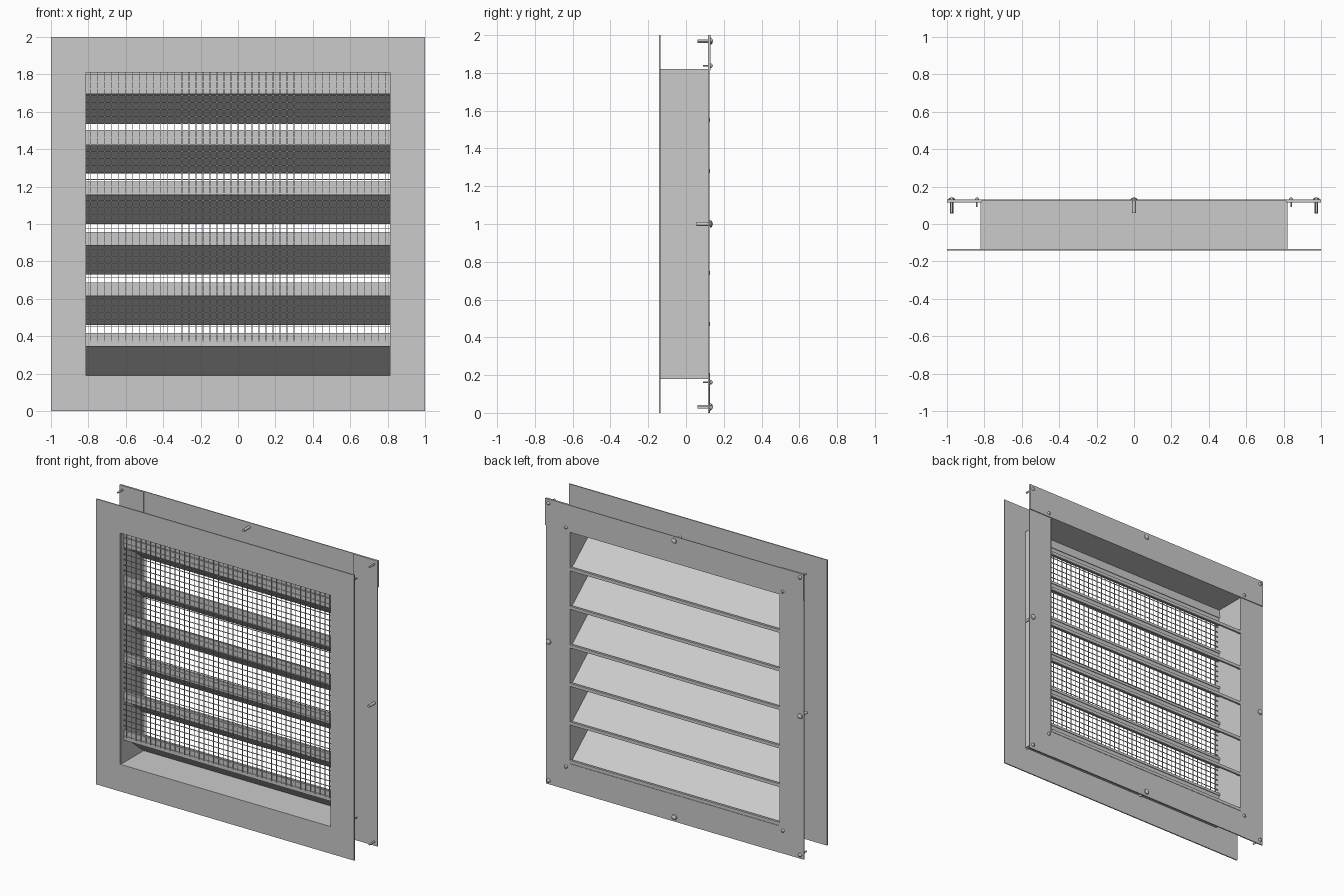
import bpy, bmesh, math
from mathutils import Matrix, Vector

if "Cube" in bpy.data.objects:
    bpy.data.objects.remove(bpy.data.objects["Cube"])


def finish(name, bm):
    bmesh.ops.recalc_face_normals(bm, faces=bm.faces)
    me = bpy.data.meshes.new(name)
    bm.to_mesh(me)
    bm.free()
    ob = bpy.data.objects.new(name, me)
    bpy.context.collection.objects.link(ob)
    return ob


def add_box(bm, x0, x1, y0, y1, z0, z1):
    m = Matrix.Translation(((x0 + x1) / 2, (y0 + y1) / 2, (z0 + z1) / 2)) @ \
        Matrix.Diagonal((x1 - x0, y1 - y0, z1 - z0, 1))
    bmesh.ops.create_cube(bm, size=1, matrix=m)


def box(name, *dims):
    bm = bmesh.new()
    add_box(bm, *dims)
    return finish(name, bm)


def ring(name, xo, zo, xi, zi, y0, y1):
    """Rectangular ring around (0, 1), extruded from y0 to y1."""
    bm = bmesh.new()
    corners = [(-1, -1), (1, -1), (1, 1), (-1, 1)]
    loops = [[bm.verts.new((sx * x, y, 1 + sz * z)) for sx, sz in corners]
             for x, z, y in ((xo, zo, y0), (xo, zo, y1), (xi, zi, y1), (xi, zi, y0))]
    for k in range(4):
        a, b = loops[k], loops[(k + 1) % 4]
        for i in range(4):
            j = (i + 1) % 4
            bm.faces.new((a[i], a[j], b[j], b[i]))
    return finish(name, bm)


def sheet(name, pts, z, half_width, t):
    """Folded sheet metal: a (y, z) polyline with thickness, swept along x."""
    p = [Vector(q) for q in pts]
    dirs = [(b - a).normalized() for a, b in zip(p, p[1:])]
    normals = [Vector((-d.y, d.x)) for d in dirs]
    off = []
    for i, q in enumerate(p):
        n0, n1 = normals[max(i - 1, 0)], normals[min(i, len(normals) - 1)]
        n = (n0 + n1).normalized()
        off.append(q + n * t / max(n.dot(n0), 0.4))
    bm = bmesh.new()
    rows = [[(bm.verts.new((x, a.x, a.y + z)), bm.verts.new((x, b.x, b.y + z)))
             for a, b in zip(p, off)] for x in (-half_width, half_width)]
    left, right = rows
    for i in range(len(p) - 1):
        for s in (0, 1):
            bm.faces.new((left[i][s], left[i + 1][s], right[i + 1][s], right[i][s]))
        for r in rows:
            bm.faces.new((r[i][0], r[i + 1][0], r[i + 1][1], r[i][1]))
    for i in (0, -1):
        bm.faces.new((left[i][0], left[i][1], right[i][1], right[i][0]))
    return finish(name, bm)


def screw(name, x, z, y_tip, shaft_r, head_r):
    """Screw along y with a domed head on the rear face."""
    prof = [(0, y_tip), (shaft_r, y_tip), (shaft_r, 0.128), (head_r, 0.128),
            (head_r * 0.9, 0.135), (head_r * 0.55, 0.14), (0, 0.142)]
    bm = bmesh.new()
    vs = [bm.verts.new((r, y, 0)) for r, y in prof]
    es = [bm.edges.new(e) for e in zip(vs, vs[1:])]
    bmesh.ops.spin(bm, geom=vs + es, cent=(0, 0, 0), axis=(0, 1, 0),
                   angle=math.tau, steps=16)
    bmesh.ops.remove_doubles(bm, verts=bm.verts, dist=1e-5)
    ob = finish(name, bm)
    ob.location = (x, 0, z)
    for f in ob.data.polygons:
        f.use_smooth = True
    bpy.context.view_layer.objects.active = ob
    ob.select_set(True)
    bpy.ops.object.shade_smooth_by_angle()
    ob.select_set(False)


# Front flange and sleeve
ring("front_flange", 1.0, 1.0, 0.815, 0.81, -0.142, -0.134)
ring("sleeve", 0.82, 0.82, 0.812, 0.812, -0.136, 0.125)

# Rear flange strips
for side, s in (("left", -1), ("right", 1)):
    box("rear_flange_" + side, *sorted((s * 0.815, s)), 0.116, 0.124, 0, 2)
box("rear_flange_top", -1, 1, 0.124, 0.130, 1.812, 2)
box("rear_flange_bottom", -0.815, 0.815, 0.118, 0.126, 0, 0.188)

# Louvre blades: rear drip lip, slope, front gutter and upstand
blade = [(0.110, 0.022), (0.126, 0.022), (0.126, 0.0), (0.112, 0.0),
         (-0.075, 0.155), (-0.103, 0.155), (-0.103, 0.228), (-0.088, 0.228),
         (-0.088, 0.210)]
for k in range(6):
    sheet(f"louvre_blade_{k + 1}", blade, 0.19 + 0.27 * k, 0.812, -0.004)

# Head bar closing the gap over the top blade
box("head_bar", -0.812, 0.812, -0.100, -0.094, 1.76, 1.812)

# Wire screen in front of the blades
bm = bmesh.new()
r, pitch, z_low, z_high = 0.002, 0.0375, 0.37, 1.81
n = int(0.81 / pitch)
for i in range(-n, n + 1):
    add_box(bm, i * pitch - r, i * pitch + r, -0.112, -0.108, z_low, z_high)
for i in range(int((z_high - z_low) / pitch) + 1):
    z = z_low + 0.005 + i * pitch
    add_box(bm, -0.812, 0.812, -0.109, -0.105, z - r, z + r)
finish("wire_screen", bm)

# Screws: outer corners, opening corners, edge midpoints
for sx in (-1, 1):
    for sz in (-1, 1):
        screw("corner_screw", sx * 0.975, 1 + sz * 0.972, 0.06, 0.006, 0.013)
        screw("inner_screw", sx * 0.84, 1 + sz * 0.838, 0.09, 0.004, 0.012)
    screw("side_bolt", sx * 0.975, 1.0, 0.055, 0.010, 0.019)
    screw("edge_bolt", 0, 1 + sx * 0.968, 0.06, 0.010, 0.019)
